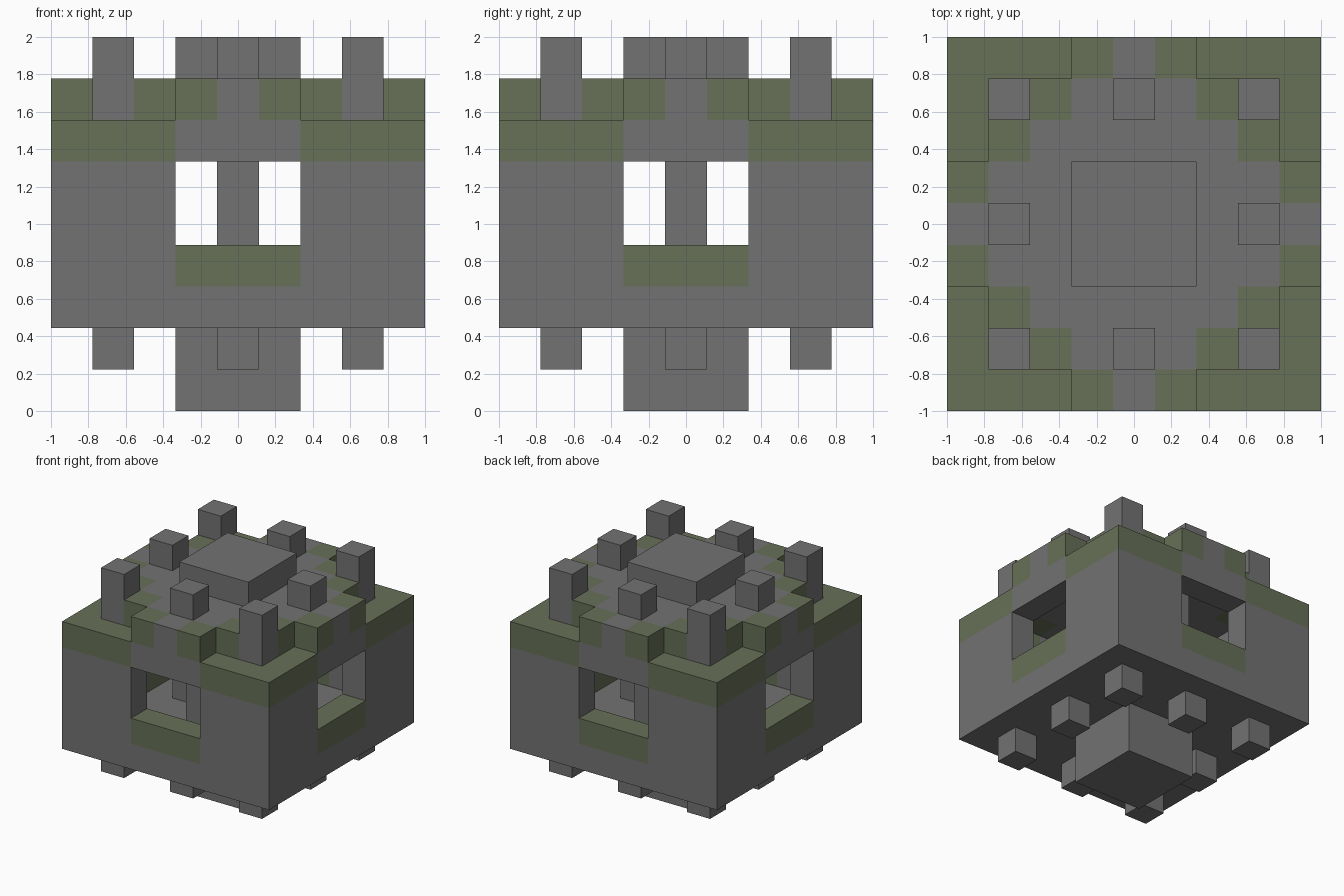
import bpy
import bmesh
from mathutils import Vector

cube = bpy.data.objects.get("Cube")
if cube:
    bpy.data.objects.remove(cube, do_unlink=True)

N = 9            # cells along each side
U = 2 / N        # size of one cell


def make_material(name, rgb):
    mat = bpy.data.materials.new(name)
    mat.use_nodes = True
    color = (*rgb, 1)
    mat.diffuse_color = color
    mat.node_tree.nodes["Principled BSDF"].inputs["Base Color"].default_value = color
    return mat


stone = make_material("stone grey", (0.17, 0.17, 0.17))
moss = make_material("moss green", (0.135, 0.16, 0.095))


def add_box(bm, lo, hi):
    """Add a box between two cell corners."""
    lo, hi = Vector(lo), Vector(hi)
    verts = bmesh.ops.create_cube(bm, size=1)["verts"]
    for v in verts:
        p = (lo + hi) / 2 + Vector(a * b for a, b in zip(v.co, hi - lo))
        v.co = Vector((p.x - N / 2, p.y - N / 2, p.z)) * U


def quarter_turn(lo, hi):
    return (N - hi[1], lo[0], lo[2]), (N - lo[1], hi[0], hi[2])


def part(name, mat, boxes, turns=4):
    """Build one part from boxes, repeated around the vertical axis."""
    bm = bmesh.new()
    for lo, hi in boxes:
        for _ in range(turns):
            add_box(bm, lo, hi)
            lo, hi = quarter_turn(lo, hi)
    mesh = bpy.data.meshes.new(name)
    bm.to_mesh(mesh)
    bm.free()
    mesh.materials.append(mat)
    bpy.context.collection.objects.link(bpy.data.objects.new(name, mesh))


# Base and floor
part("base_block", stone, [((3, 3, 0), (6, 6, 2))], turns=1)
part("floor_slab", stone, [((0, 0, 2), (9, 9, 3))], turns=1)
part("bottom_studs", stone, [((1, 1, 1), (2, 2, 2)), ((4, 1, 1), (5, 2, 2))])

# Walls with a window in each side
part("wall_corners", stone, [((0, 0, 3), (3, 1, 6)), ((6, 0, 3), (8, 1, 6))])
part("window_sills", moss, [((3, 0, 3), (6, 1, 4))])
part("window_lintels", stone, [((3, 0, 6), (6, 1, 7))])
part("mossy_wall_tops", moss, [((0, 0, 6), (3, 1, 7)), ((6, 0, 6), (8, 1, 7))])

# Pillars inside the room
part("inner_pillars", stone, [((4, 2, 3), (5, 3, 7))])

# Roof, stepped down at its corners
part("roof_slab", stone, [((2, 2, 7), (7, 7, 8))], turns=1)
part("roof_edges", stone, [((3, 1, 7), (6, 2, 8)), ((4, 0, 7), (5, 1, 8))])
part("mossy_roof_patches", moss, [((x, y, 7), (x + 1, y + 1, 8))
                                  for x, y in ((3, 0), (5, 0), (2, 1), (6, 1))])
part("corner_posts", stone, [((1, 1, 7), (2, 2, 9))])
part("top_studs", stone, [((4, 1, 8), (5, 2, 9))])
part("top_block", stone, [((3, 3, 8), (6, 6, 9))], turns=1)
